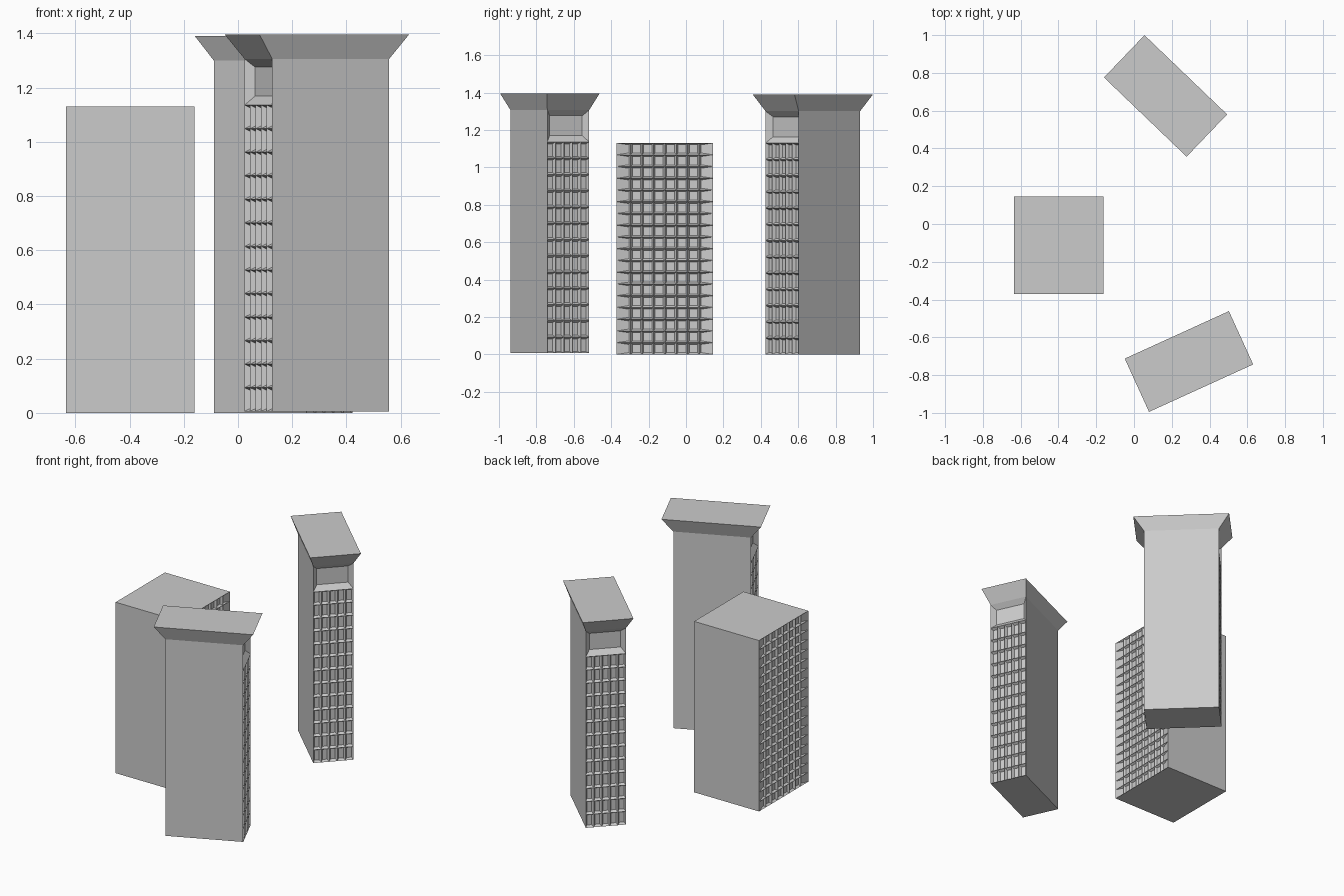
import bpy, bmesh, math

if "Cube" in bpy.data.objects:
    bpy.data.objects.remove(bpy.data.objects["Cube"])


def pocket(bm, x, depth, y0, y1, z0, z1, ins):
    """Bevelled window recess on the end wall at x; ins = (left, right, bottom, top)."""
    s = 1 if x > 0 else -1
    xi = x - s * depth
    l, r, b, t = ins
    outer = [(x, y0, z0), (x, y1, z0), (x, y1, z1), (x, y0, z1)]
    inner = [(xi, y0 + l, z0 + b), (xi, y1 - r, z0 + b),
             (xi, y1 - r, z1 - t), (xi, y0 + l, z1 - t)]
    o = [bm.verts.new(c) for c in outer]
    i = [bm.verts.new(c) for c in inner]
    faces = [i] + [[o[k], o[(k + 1) % 4], i[(k + 1) % 4], i[k]] for k in range(4)]
    for f in faces:
        bm.faces.new(f if s > 0 else f[::-1])


def wall(bm, axis, value, normal_sign):
    """Flat panel through every body vertex lying in one bounding plane."""
    vs = [v for v in bm.verts if abs(v.co[axis] - value) < 1e-5]
    u, w = [a for a in range(3) if a != axis]
    cu = sum(v.co[u] for v in vs) / len(vs)
    cw = (min(v.co[w] for v in vs) + max(v.co[w] for v in vs)) / 2
    vs.sort(key=lambda v: math.atan2(v.co[w] - cw, v.co[u] - cu))
    f = bm.faces.new(vs)
    f.normal_update()
    if f.normal[axis] * normal_sign < 0:
        f.normal_flip()


def tower(name, loc, angle, length, width, ys, rows, win_h, depth, inset, edge=None, flare=None):
    bm = bmesh.new()
    lx, wy = length / 2, width / 2
    top = win_h
    # window grids on both end walls
    for x in (-lx, lx):
        for r in range(rows):
            z0, z1 = win_h * r / rows, win_h * (r + 1) / rows
            for c in range(len(ys) - 1):
                ins = [inset] * 4
                if edge and c == 0:
                    ins[0] = edge
                if edge and c == len(ys) - 2:
                    ins[1] = edge
                pocket(bm, x, depth, ys[c], ys[c + 1], z0, z1, ins)
        # tall niche under the flared roof
        if flare:
            top = flare[0]
            pocket(bm, x, 0.03, -wy, wy, win_h, top, (0.027, 0.027, 0.033, 0.03))
    bmesh.ops.remove_doubles(bm, verts=bm.verts, dist=1e-5)
    # plain broad sides and base
    wall(bm, 1, -wy, -1)
    wall(bm, 1, wy, 1)
    wall(bm, 2, 0, -1)
    if flare:
        # roof flaring outward to a flat top
        _, zt, ox, oy = flare
        quad = [(-1, -1), (1, -1), (1, 1), (-1, 1)]
        lo = [bm.verts.new((a * lx, b * wy, top)) for a, b in quad]
        hi = [bm.verts.new((a * (lx + ox), b * (wy + oy), zt)) for a, b in quad]
        for k in range(4):
            n = (k + 1) % 4
            bm.faces.new((lo[k], lo[n], hi[n], hi[k]))
        bm.faces.new(hi)
        bmesh.ops.remove_doubles(bm, verts=bm.verts, dist=1e-5)
    else:
        wall(bm, 2, top, 1)
    me = bpy.data.meshes.new(name)
    bm.to_mesh(me)
    bm.free()
    ob = bpy.data.objects.new(name, me)
    ob.location = loc
    ob.rotation_euler.z = math.radians(angle)
    bpy.context.collection.objects.link(ob)


# square block: six even window columns with wider edge columns
block_ys = [-0.2575] + [-0.183 + 0.061 * i for i in range(7)] + [0.2575]
tower("square_tower", (-0.398, -0.113, 0), 0, 0.475, 0.515, block_ys,
      18, 1.13, 0.014, 0.009, edge=0.06)

# twin slab towers with flared roofs
slab_ys = [-0.123 + 0.246 * i / 5 for i in range(6)]
for name, loc, ang in (("front_slab_tower", (0.291, -0.728, 0.006), 24.5),
                       ("back_slab_tower", (0.167, 0.678, 0), -43.8)):
    tower(name, loc, ang, 0.474, 0.246, slab_ys, 13, 1.13, 0.018, 0.01,
          flare=(1.30, 1.39, 0.066, 0.032))
